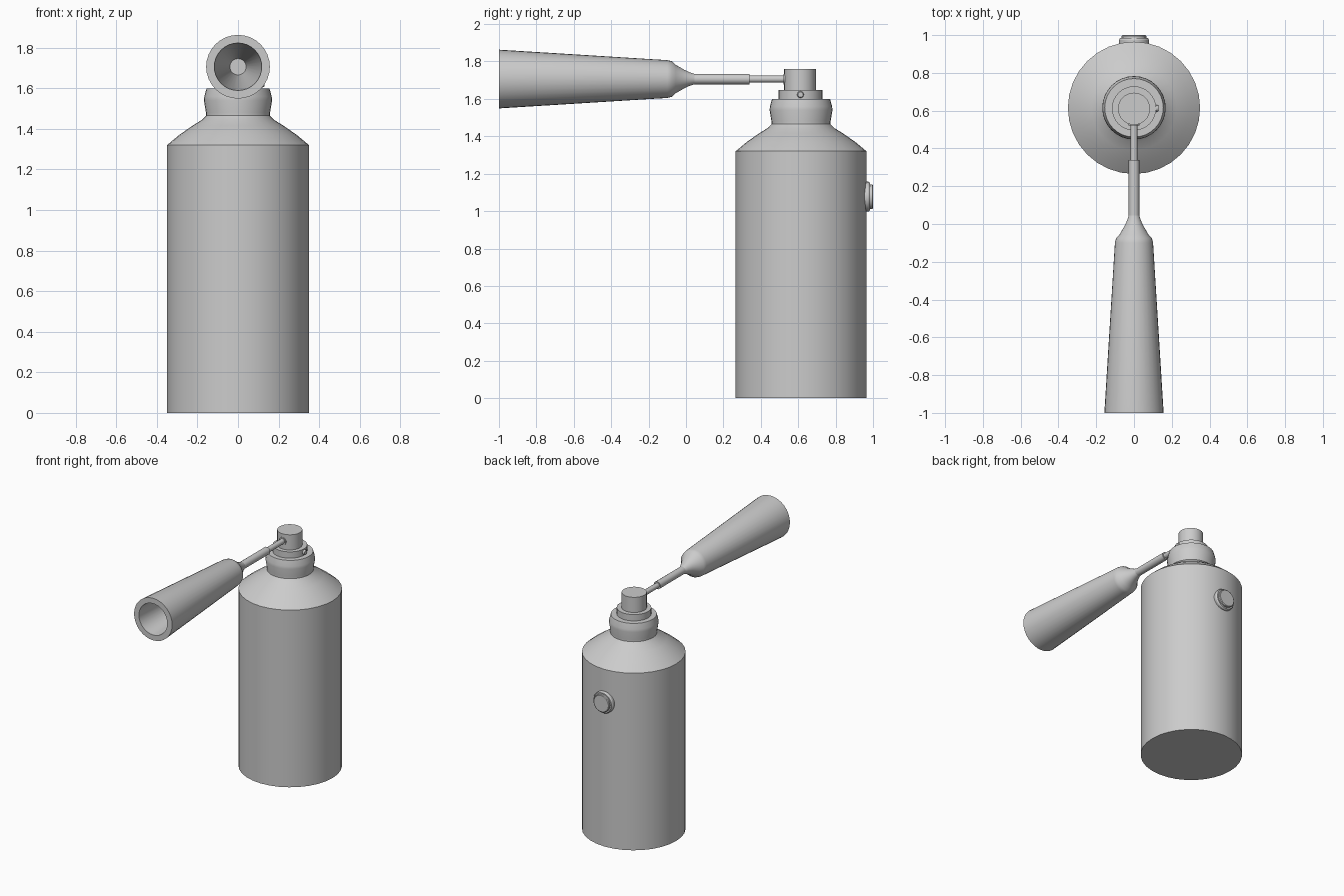
import bpy, math
from mathutils import Matrix, Vector

if "Cube" in bpy.data.objects:
    bpy.data.objects.remove(bpy.data.objects["Cube"])


def lathe(name, profile, origin, axis='Z', sides=32):
    """Revolve (radius, distance) points about an axis; ends are closed by caps."""
    rot = {'Z': Matrix.Identity(3),
           'Y': Matrix.Rotation(-math.pi / 2, 3, 'X'),
           'X': Matrix.Rotation(math.pi / 2, 3, 'Y')}[axis]
    verts, faces = [], []
    for r, d in profile:
        for i in range(sides):
            a = 2 * math.pi * i / sides
            verts.append(rot @ Vector((r * math.cos(a), r * math.sin(a), d)) + Vector(origin))
    for k in range(len(profile) - 1):
        for i in range(sides):
            j = (i + 1) % sides
            b, t = k * sides, (k + 1) * sides
            faces.append((b + i, b + j, t + j, t + i))
    faces.append(tuple(reversed(range(sides))))
    last = (len(profile) - 1) * sides
    faces.append(tuple(range(last, last + sides)))
    mesh = bpy.data.meshes.new(name)
    mesh.from_pydata(verts, [], faces)
    obj = bpy.data.objects.new(name, mesh)
    bpy.context.collection.objects.link(obj)
    bpy.ops.object.select_all(action='DESELECT')
    obj.select_set(True)
    bpy.context.view_layer.objects.active = obj
    bpy.ops.object.shade_smooth_by_angle(angle=math.radians(32))
    return obj


CY = 0.615     # tank axis
HZ = 1.706     # hose and horn axis

# Tank with rounded shoulder and bulging neck
lathe("tank", [(0.35, 0), (0.35, 1.32), (0.29, 1.37), (0.225, 1.415), (0.18, 1.443),
               (0.158, 1.465), (0.158, 1.48), (0.168, 1.54), (0.166, 1.56), (0.155, 1.60)],
      (0, CY, 0))

# Valve collar and cap
lathe("valve_collar", [(0.117, 1.59), (0.117, 1.647)], (0, CY - 0.003, 0))
lathe("valve_cap", [(0.085, 1.64), (0.085, 1.76)], (0, CY - 0.005, 0))

# Small pin on the side of the collar
lathe("collar_pin", [(0.018, 0.09), (0.018, 0.122), (0.014, 0.13)], (0, 0.612, 1.623), 'X', 16)

# Hose: fitting, thin pipe, thicker sleeve
lathe("hose_fitting", [(0.028, 0.522), (0.028, 0.56)], (0, 0, HZ), 'Y', 16)
lathe("hose_pipe", [(0.019, 0.30), (0.019, 0.56)], (0, 0, HZ), 'Y', 16)
lathe("hose_sleeve", [(0.028, 0.0), (0.028, 0.34)], (0, 0, HZ), 'Y', 16)

# Discharge horn, hollow from the mouth inwards
lathe("horn", [(0.04, -0.10), (0.117, -1.0), (0.157, -1.0), (0.101, -0.10), (0.095, -0.075),
               (0.076, -0.055), (0.05, -0.01), (0.036, 0.02), (0.028, 0.045)][::1],
      (0, 0, HZ), 'Y')

# Round gauge on the back of the tank
lathe("back_gauge", [(0.08, 0.93), (0.08, 0.975), (0.074, 0.984), (0.065, 0.984),
                     (0.065, 0.996), (0.06, 1.0)], (0, 0, 1.077), 'Y')
